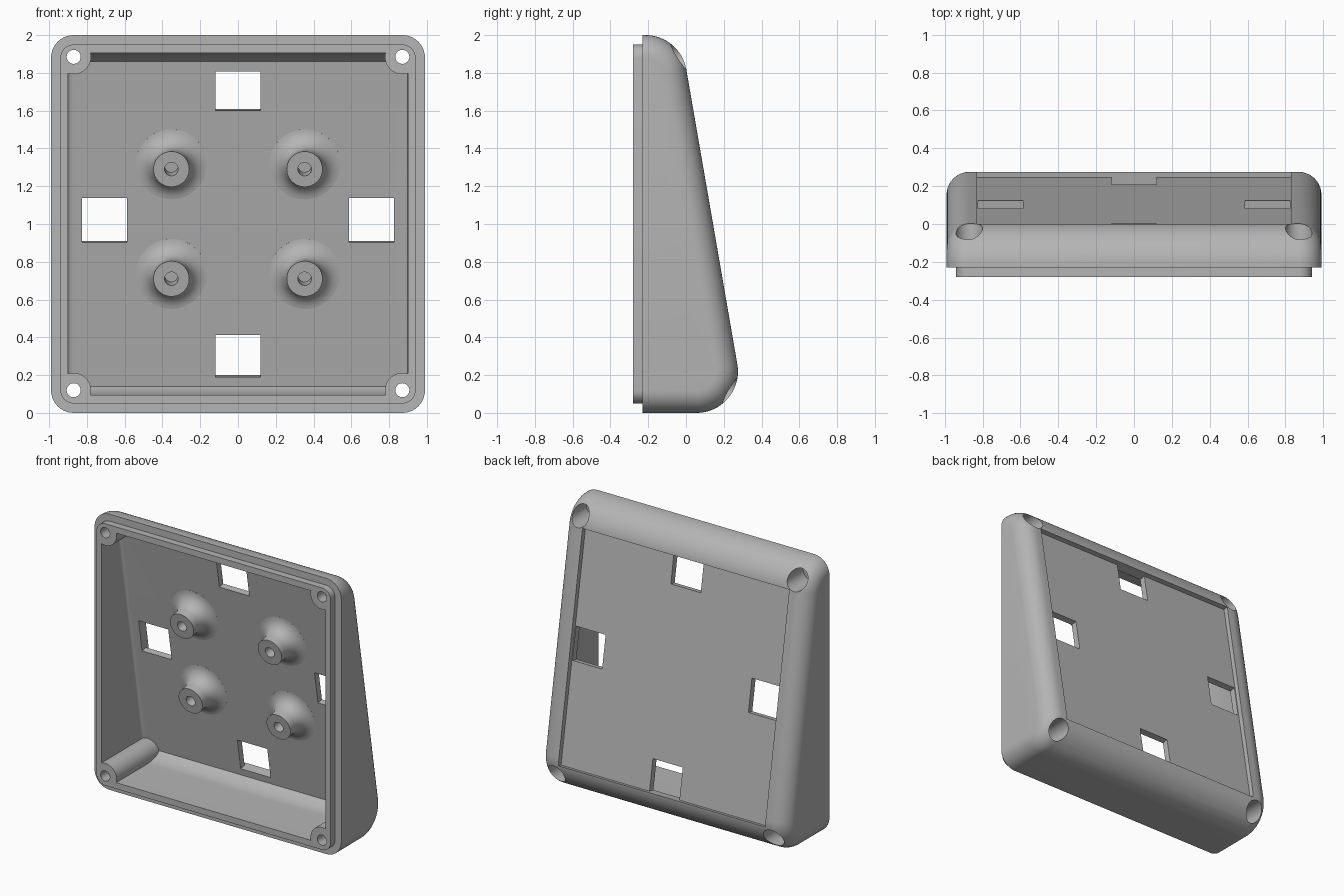
import bpy, bmesh
from math import sin, cos, pi, radians, atan2
from mathutils import Matrix, Vector

cube = bpy.data.objects.get("Cube")
if cube:
    bpy.data.objects.remove(cube, do_unlink=True)

grey = bpy.data.materials.new("plain grey")
grey.use_nodes = True
grey.diffuse_color = (0.46, 0.46, 0.46, 1)
grey.node_tree.nodes["Principled BSDF"].inputs["Base Color"].default_value = (0.46, 0.46, 0.46, 1)

# Sloped back panel frame: x across, y up the slope, z inwards
R = 0.22
LOW, HIGH = Vector((0.055, R)), Vector((-0.215, 2 - R))
TILT = atan2(LOW.x - HIGH.x, HIGH.y - LOW.y)
S, C = sin(TILT), cos(TILT)
START = Vector((0, LOW.x + R * C, LOW.y + R * S))
PANEL = Matrix(((1, 0, 0, 0), (0, -S, -C, START.y), (0, C, -S, START.z), (0, 0, 0, 1)))
UPRIGHT = Matrix.Rotation(pi / 2, 4, 'X')      # local z points to the front
INNER = 0.08                                   # panel inner face depth


def slope(z, depth):
    """Distance up the panel for a world height at a given depth."""
    return (z - START.z + S * depth) / C


def loft(name, rings, matrix=Matrix(), bevel_test=None):
    """Join equal rings of points into a closed solid."""
    bm = bmesh.new()
    rows = [[bm.verts.new(matrix @ Vector(p)) for p in ring] for ring in rings]
    n = len(rows[0])
    for a, b in zip(rows, rows[1:]):
        for i in range(n):
            j = (i + 1) % n
            bm.faces.new((a[i], a[j], b[j], b[i]))
    bm.faces.new(rows[0][::-1])
    bm.faces.new(rows[-1])
    bmesh.ops.recalc_face_normals(bm, faces=bm.faces)
    if bevel_test:
        edges = [e for e in bm.edges if bevel_test(e)]
        bmesh.ops.bevel(bm, geom=edges, offset=0.03, segments=4, profile=0.5, affect='EDGES')
    mesh = bpy.data.meshes.new(name)
    bm.to_mesh(mesh)
    bm.free()
    mesh.materials.append(grey)
    obj = bpy.data.objects.new(name, mesh)
    bpy.context.collection.objects.link(obj)
    return obj


def circle(x, y, z, r, n=48):
    return [(x + r * cos(2 * pi * i / n), y + r * sin(2 * pi * i / n), z) for i in range(n)]


def box(name, x0, x1, y0, y1, z0, z1, matrix):
    return loft(name, [[(x0, y0, z), (x1, y0, z), (x1, y1, z), (x0, y1, z)] for z in (z0, z1)], matrix)


def rod(name, x, z, r, y0, y1):
    return loft(name, [circle(x, z, -y0, r), circle(x, z, -y1, r)], UPRIGHT)


def arc(centre, r, a0, a1, n):
    return [(centre[0] + r * cos(a0 + (a1 - a0) * i / n),
             centre[1] + r * sin(a0 + (a1 - a0) * i / n)) for i in range(n + 1)]


def combine(target, tool, operation='DIFFERENCE'):
    mod = target.modifiers.new(operation.title(), 'BOOLEAN')
    mod.operation, mod.object, mod.solver = operation, tool, 'EXACT'
    bpy.context.view_layer.objects.active = target
    bpy.ops.object.modifier_apply(modifier=mod.name)
    bpy.data.objects.remove(tool, do_unlink=True)


# Wedge body with rolled ends and rounded sides
def wedge(x, inset):
    pts = [(-0.23, inset)] + arc(LOW, R - inset, -pi / 2, TILT, 20)
    pts += arc(HIGH, R - inset, TILT, pi / 2, 16) + [(-0.23, 2 - inset)]
    return [(x, y, z) for y, z in pts]


steps = [radians(a) for a in range(0, 91, 9)]
side = [(0.87 + 0.12 * sin(a), 0.12 * (1 - cos(a))) for a in steps]
body = loft("enclosure_shell", [wedge(-x, d) for x, d in side[::-1]] + [wedge(x, d) for x, d in side])

# Locating lip round the open front
lip_outline = []
for k, (sx, sz) in enumerate(((1, 1), (-1, 1), (-1, -1), (1, -1))):
    lip_outline += arc((sx * 0.87, 1 + sz * 0.88), 0.07, k * pi / 2, (k + 1) * pi / 2, 8)
lip = loft("lip", [[(x, y, z) for x, z in lip_outline] for y in (-0.28, -0.2)])
combine(body, lip, 'UNION')

# Inner cavity, curved where floor and roof meet the panel
def inner_y(z):
    return START.y - (z - START.z) * S / C - INNER / C


reach = R * cos(radians(52.7))
floor_arc = arc((inner_y(0.14) - reach, 0.315), R, -pi / 2, radians(-52.7), 8)
roof_arc = arc((inner_y(1.86) - reach, 1.685), R, radians(52.7), pi / 2, 8)
outline = [(-0.4, 0.095)] + floor_arc + roof_arc + [(-0.4, 1.905)]


def panel_side(edge):
    a, b = (v.co for v in edge.verts)
    return abs(a.x - b.x) < 0.01 and abs(a.z - b.z) > 1.6 and min(a.y, b.y) > -0.3


cavity = loft("cavity", [[(x, y, z) for y, z in outline] for x in (-0.9, 0.9)], bevel_test=panel_side)

# Corner screw posts and flared standoffs are left standing in the cavity
corners = [(sx * 0.87, z) for sx in (-1, 1) for z in (0.12, 1.885)]
standoffs = [(sx * 0.353, z) for sx in (-1, 1) for z in (0.71, 1.29)]
TIP = INNER + 0.15
for x, z in corners:
    combine(cavity, rod("post", x, z, 0.092, 0.6, -0.6))
for x, z in standoffs:
    u = slope(z, TIP)
    rings = [circle(x, u, INNER - 0.04, 0.19)]
    for i in range(11):
        a = radians(4 + 86 * i / 10)
        rings.append(circle(x, u, INNER + 0.1 * (1 - cos(a)), 0.195 - 0.1 * sin(a)))
    rings.append(circle(x, u, TIP, 0.095))
    combine(cavity, loft("standoff", rings, PANEL))
combine(body, cavity)

# Screw holes with deep counterbores, and blind standoff holes
for x, z in corners:
    combine(body, rod("screw_hole", x, z, 0.037, 0.6, -0.6))
    combine(body, rod("counterbore", x, z, 0.07, 0.6, -0.2))
for x, z in standoffs:
    u = slope(z, TIP)
    combine(body, loft("pilot", [circle(x, u, d, 0.036, 32) for d in (TIP - 0.11, TIP + 0.05)], PANEL))

# Recessed back panel and its four openings
base = slope(0.197, 0.035)
combine(body, box("recess", -0.83, 0.83, base, slope(1.82, 0), -0.1, 0.035, PANEL))
for x0, x1, z0, z1 in ((-0.12, 0.12, 1.605, 1.81), (-0.12, 0.12, 0.195, 0.415),
                       (-0.825, -0.587, 0.908, 1.14), (0.587, 0.825, 0.908, 1.14)):
    u0 = slope(z0, 0.05) if z0 > 0.2 else base
    combine(body, box("opening", x0, x1, u0, slope(z1, 0.06), 0, 0.11, PANEL))

# Smooth curved faces, keep hard edges
bpy.ops.object.select_all(action='DESELECT')
body.select_set(True)
bpy.context.view_layer.objects.active = body
bpy.ops.object.shade_smooth_by_angle(angle=radians(25))
